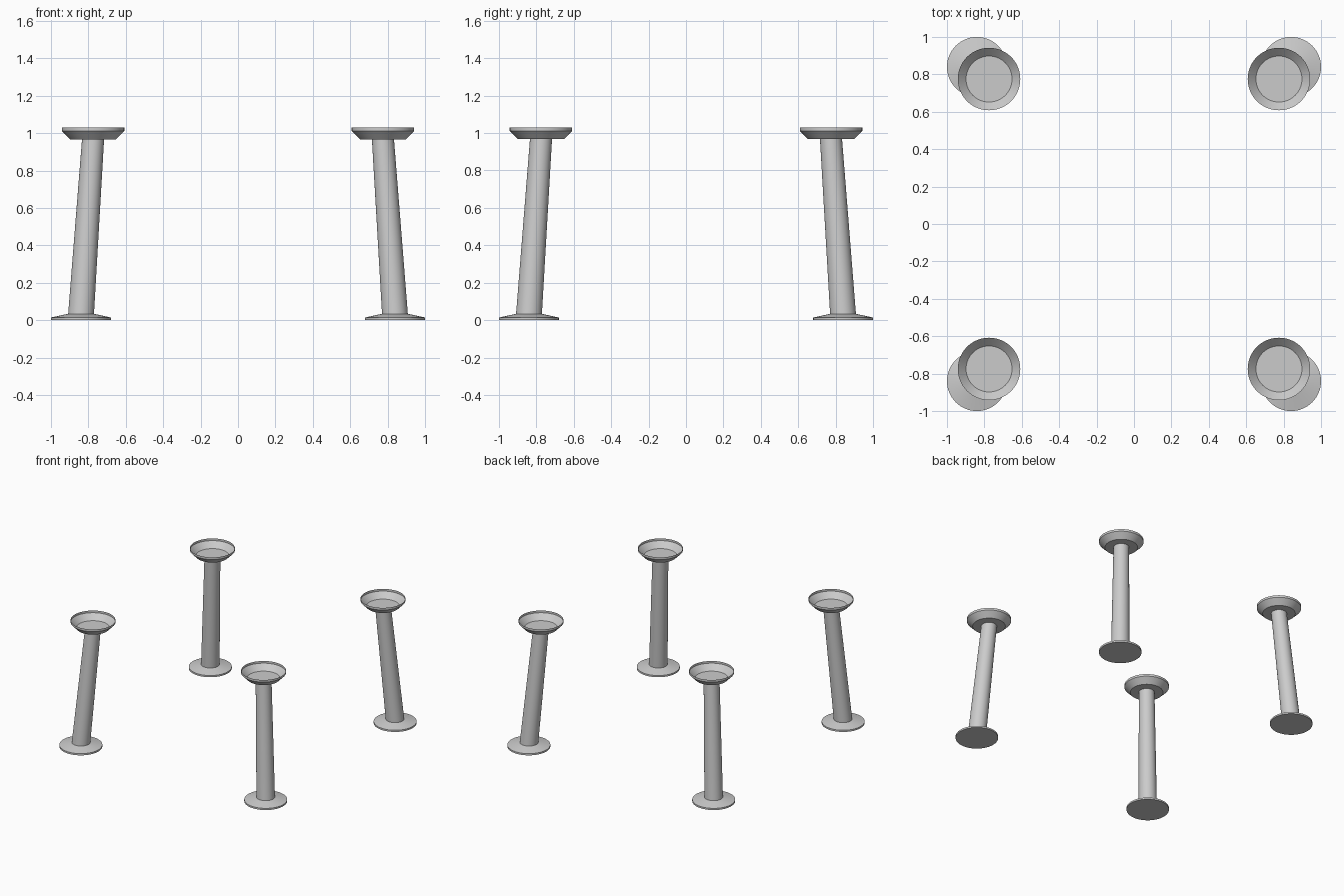
import bpy, bmesh
from math import cos, sin, pi

if "Cube" in bpy.data.objects:
    bpy.data.objects.remove(bpy.data.objects["Cube"])

SEGMENTS = 64
FOOT_OFFSET, CUP_OFFSET = 0.84, 0.775


def loft(name, rings, sx, sy, cap_start=False, cap_end=False):
    """Loft horizontal circles given as (offset along both axes, z, radius)."""
    bm = bmesh.new()
    loops = []
    for off, z, r in rings:
        loops.append([bm.verts.new((sx * off + r * cos(2 * pi * i / SEGMENTS),
                                    sy * off + r * sin(2 * pi * i / SEGMENTS), z))
                      for i in range(SEGMENTS)])
    for a, b in zip(loops, loops[1:]):
        for i in range(SEGMENTS):
            j = (i + 1) % SEGMENTS
            bm.faces.new((a[i], a[j], b[j], b[i]))
    if cap_start:
        bm.faces.new(loops[0][::-1])
    if cap_end:
        bm.faces.new(loops[-1])
    mesh = bpy.data.meshes.new(name)
    bm.to_mesh(mesh)
    bm.free()
    obj = bpy.data.objects.new(name, mesh)
    bpy.context.collection.objects.link(obj)
    bpy.ops.object.select_all(action='DESELECT')
    obj.select_set(True)
    bpy.context.view_layer.objects.active = obj
    bpy.ops.object.shade_smooth_by_angle(angle=pi / 9)


for sy, depth in ((-1, "front"), (1, "back")):
    for sx, side in ((-1, "left"), (1, "right")):
        tag = f"{depth}_{side}"
        # shallow conical foot plate
        loft(f"foot_{tag}", [(FOOT_OFFSET, 0.0, 0.16),
                             (FOOT_OFFSET, 0.014, 0.16),
                             (FOOT_OFFSET - 0.001, 0.034, 0.069)],
             sx, sy, cap_start=True)
        # tapered post leaning inwards
        loft(f"post_{tag}", [(FOOT_OFFSET - 0.001, 0.034, 0.069),
                             (CUP_OFFSET, 0.967, 0.059)], sx, sy)
        # open thin-walled cup with a flat floor and upright rim
        loft(f"cup_{tag}", [(CUP_OFFSET, 0.967, 0.123),
                            (CUP_OFFSET, 1.012, 0.167),
                            (CUP_OFFSET, 1.03, 0.167)],
             sx, sy, cap_start=True)
